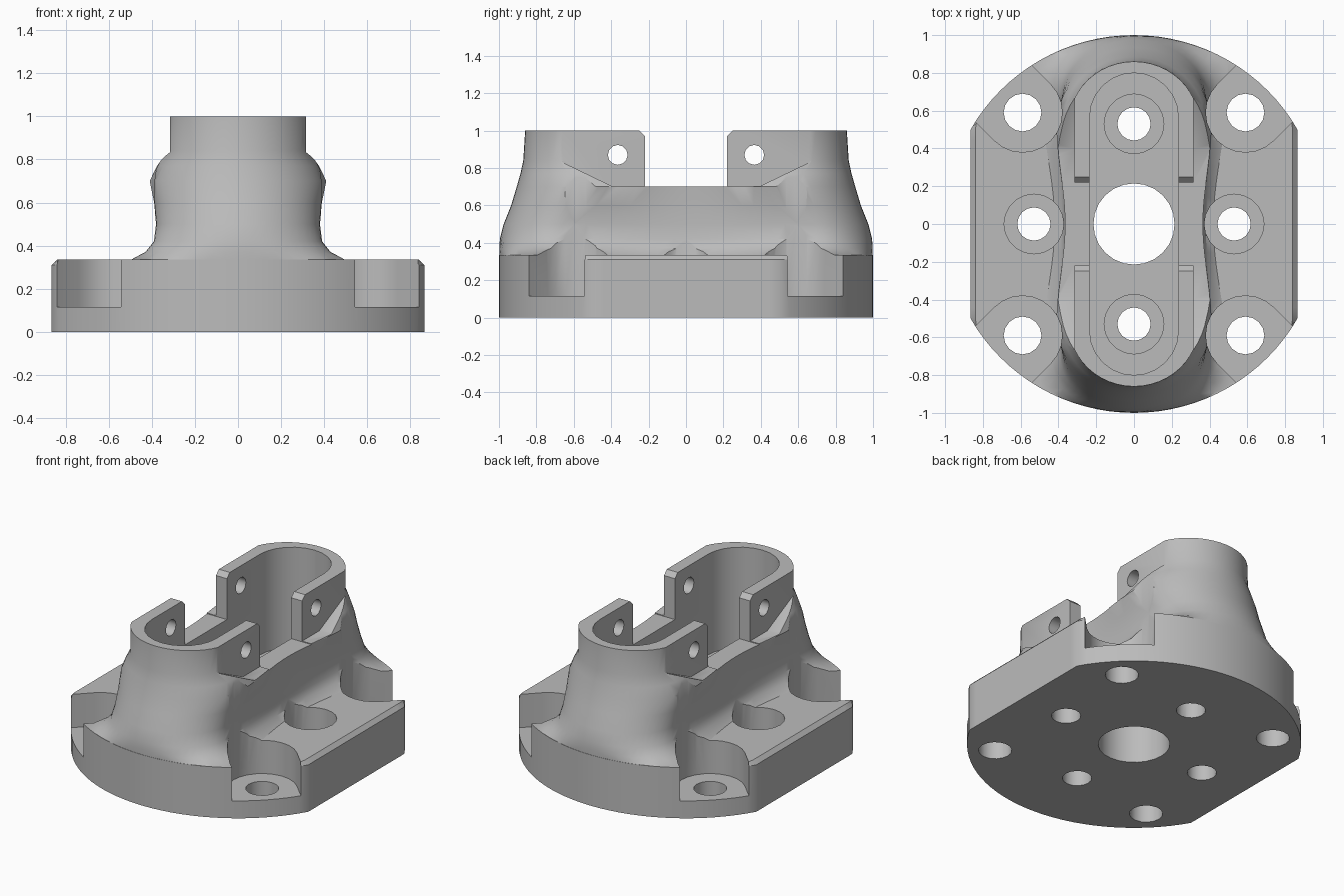
import bpy, bmesh, math

old = bpy.data.objects.get("Cube")
if old:
    bpy.data.objects.remove(old)

grey = bpy.data.materials.new("plain_grey")
grey.use_nodes = True
COLOUR = (0.5, 0.5, 0.5, 1)
grey.diffuse_color = COLOUR
grey.node_tree.nodes["Principled BSDF"].inputs["Base Color"].default_value = COLOUR


def loft(name, rings):
    """Skin matching closed rings of points and cap both ends."""
    bm = bmesh.new()
    loops = [[bm.verts.new(p) for p in ring] for ring in rings]
    n = len(loops[0])
    for low, high in zip(loops, loops[1:]):
        for i in range(n):
            j = (i + 1) % n
            bm.faces.new((low[i], low[j], high[j], high[i]))
    bm.faces.new(loops[0][::-1])
    bm.faces.new(loops[-1])
    bmesh.ops.recalc_face_normals(bm, faces=bm.faces)
    mesh = bpy.data.meshes.new(name)
    bm.to_mesh(mesh)
    bm.free()
    mesh.materials.append(grey)
    obj = bpy.data.objects.new(name, mesh)
    bpy.context.collection.objects.link(obj)
    return obj


def prism_z(name, outline, z0, z1):
    return loft(name, [[(x, y, z) for x, y in outline] for z in (z0, z1)])


def prism_x(name, outline, x0, x1):
    return loft(name, [[(x, y, z) for y, z in outline] for x in (x0, x1)])


def circle(cx, cy, r, n=16, turn=0.0):
    return [(cx + r * math.cos(turn + math.tau * i / n),
             cy + r * math.sin(turn + math.tau * i / n)) for i in range(n)]


def slot(ax, ay, bx, by, r, n=12):
    """Outline with round ends running from point a to point b."""
    head = math.atan2(by - ay, bx - ax)
    pts = []
    for cx, cy, start in ((bx, by, head - math.pi / 2), (ax, ay, head + math.pi / 2)):
        for i in range(n + 1):
            t = start + math.pi * i / n
            pts.append((cx + r * math.cos(t), cy + r * math.sin(t)))
    return pts


def combine(target, other, operation):
    mod = target.modifiers.new("combine", "BOOLEAN")
    mod.operation = operation
    mod.solver = "EXACT"
    mod.object = other
    bpy.context.view_layer.objects.active = target
    bpy.ops.object.modifier_apply(modifier=mod.name)
    bpy.data.objects.remove(other)


def cut(cutter):
    combine(body, cutter, "DIFFERENCE")


# Round base with two flat sides and a chamfer along their top edges
BASE_TOP = 0.335
disc = circle(0, 0, 1, 96)
body = loft("flanged_mount", [
    [(max(-w, min(w, x)), y, z) for x, y in disc]
    for w, z in ((0.865, 0), (0.865, 0.31), (0.84, BASE_TOP))])


# Tower, lofted from rounded sections that pinch at the waist
def tower_ring(z, waist, width, shoulder, end):
    quarter = []
    for i in range(10):
        t = i / 10
        blend = (1 - math.cos(math.pi * t)) / 2
        quarter.append((waist + (width - waist) * blend, shoulder * t))
    for i in range(13):
        a = math.pi / 2 * i / 12
        quarter.append((width * math.cos(a), shoulder + (end - shoulder) * math.sin(a)))
    quarter[-1] = (0, end)
    left_back = quarter[:-1]
    ring = left_back + [(-x, y) for x, y in quarter[:0:-1]]
    ring += [(-x, -y) for x, y in left_back] + [(x, -y) for x, y in quarter[:0:-1]]
    pts = []
    for x, y in ring:
        k = min(1, 0.998 / math.hypot(x, y))
        pts.append((x * k, y * k, z))
    return pts


SECTIONS = (  # height, waist, width, shoulder, end
    (0.25, 0.42, 0.50, 0.76, 1.02), (0.335, 0.42, 0.50, 0.76, 1.02),
    (0.37, 0.38, 0.43, 0.74, 1.005), (0.42, 0.365, 0.39, 0.70, 0.995),
    (0.50, 0.36, 0.38, 0.66, 0.975), (0.60, 0.36, 0.39, 0.60, 0.935),
    (0.70, 0.365, 0.41, 0.52, 0.905), (0.77, 0.365, 0.375, 0.54, 0.885),
    (0.84, 0.335, 0.335, 0.55, 0.87), (1.0, 0.345, 0.345, 0.53, 0.86))
combine(body, loft("tower", [tower_ring(*s) for s in SECTIONS]), "UNION")

# Long pocket inside the tower and the central bore
cut(prism_z("inner_pocket", slot(0, -0.565, 0, 0.565, 0.235), BASE_TOP, 1.2))
cut(prism_z("centre_bore", circle(0, 0, 0.215, 24), -0.1, 0.6))

# Open corner recesses with their bolt holes
FLOOR = 0.115
for sx in (-1, 1):
    for sy in (-1, 1):
        c = 0.59
        cut(prism_z("corner_recess", slot(sx * c, sy * c, sx * 1.2, sy * 1.2, 0.21),
                    FLOOR, 0.95))
        cut(prism_z("corner_hole", circle(sx * c, sy * c, 0.1), -0.1, 0.2))

# Counterbored holes on both axes
for x, y in ((0.53, 0), (-0.53, 0), (0, 0.53), (0, -0.53)):
    cut(prism_z("counterbore", circle(x, y, 0.158, 20), FLOOR, 0.5))
    cut(prism_z("through_hole", circle(x, y, 0.088), -0.1, 0.2))

# Side shelves that leave four thin tabs standing
shelf = [(-0.68, 1.2), (-0.68, 0.84), (-0.4, 0.705),
         (0.4, 0.705), (0.68, 0.84), (0.68, 1.2)]
for s in (-1, 1):
    cut(prism_x("side_shelf", shelf, s * 0.315, s * 0.7))

# Gap between the tabs, with chamfered upper corners
half_gap = [(0.22, 0.7), (0.22, 0.97), (0.25, 1.0), (0.25, 1.2)]
gap = half_gap + [(-y, z) for y, z in reversed(half_gap)]
cut(prism_x("tab_gap", gap, -0.7, 0.7))

# Pin holes through the tabs
for y in (-0.365, 0.365):
    cut(prism_x("pin_hole", circle(y, 0.87, 0.053, 12), -0.7, 0.7))

# Smooth curved faces, keep machined edges crisp
bpy.ops.object.select_all(action="DESELECT")
body.select_set(True)
bpy.context.view_layer.objects.active = body
bpy.ops.object.shade_smooth_by_angle(angle=math.radians(32))
